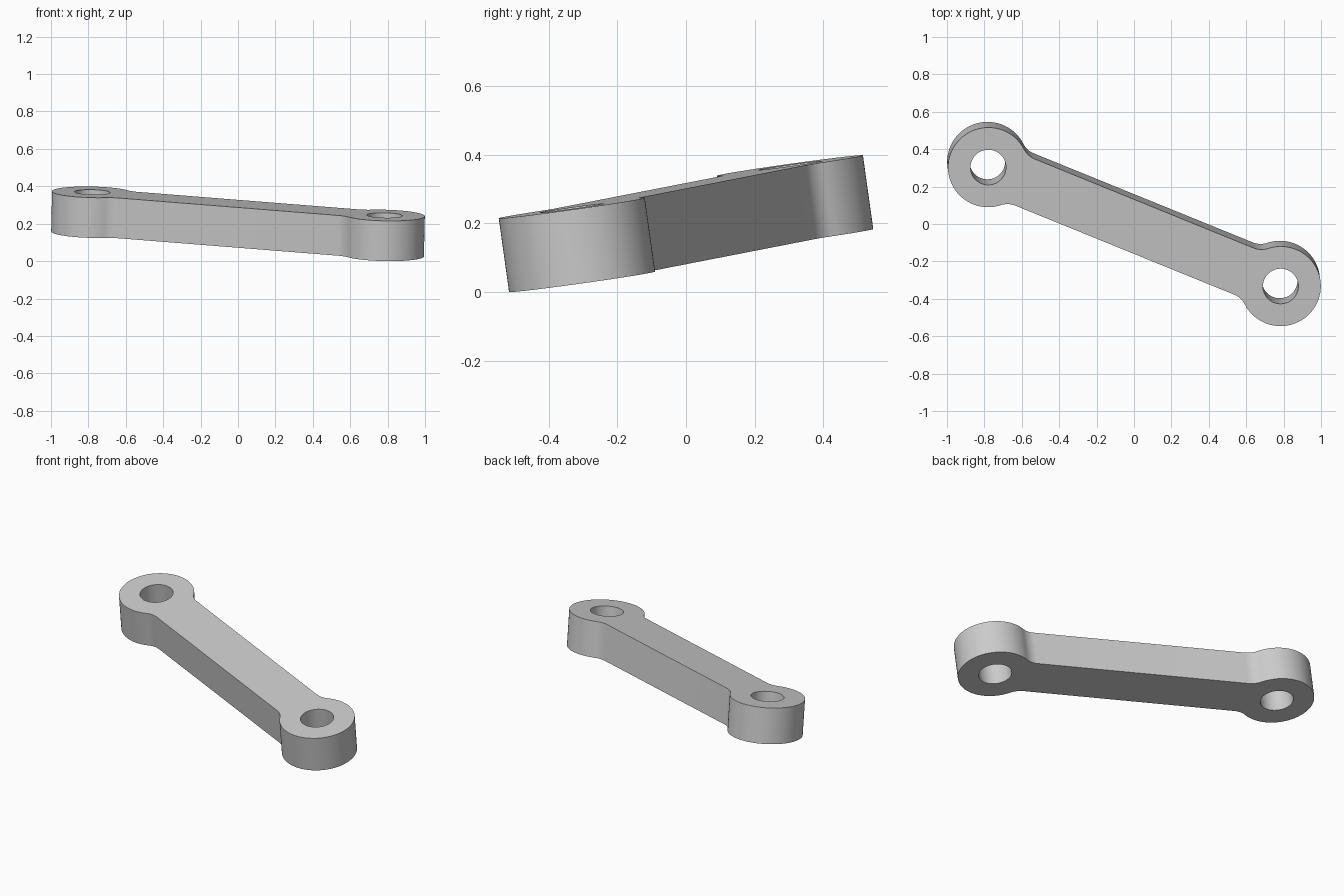
import bpy
import bmesh
from math import sqrt, atan2, pi, cos, sin
from mathutils import Vector, Matrix

cube = bpy.data.objects.get("Cube")
if cube:
    bpy.data.objects.remove(cube, do_unlink=True)

HALF_LENGTH = 0.846   # centre to each eye
EYE_R = 0.215
HOLE_R = 0.095
HALF_WIDTH = 0.136
FILLET_R = 0.11
THICK = 0.217


def arc(cx, cy, r, a0, a1, n):
    return [Vector((cx + r * cos(a0 + (a1 - a0) * i / n),
                    cy + r * sin(a0 + (a1 - a0) * i / n))) for i in range(n + 1)]


def prism(name, outline, height):
    """Extrude a closed outline, centred on z = 0."""
    bm = bmesh.new()
    face = bm.faces.new([bm.verts.new((p.x, p.y, -height / 2)) for p in outline])
    new = bmesh.ops.extrude_face_region(bm, geom=[face])["geom"]
    bmesh.ops.translate(bm, vec=(0, 0, height),
                        verts=[v for v in new if isinstance(v, bmesh.types.BMVert)])
    bmesh.ops.recalc_face_normals(bm, faces=bm.faces)
    mesh = bpy.data.meshes.new(name)
    bm.to_mesh(mesh)
    bm.free()
    obj = bpy.data.objects.new(name, mesh)
    bpy.context.collection.objects.link(obj)
    return obj


# Half outline at the +x eye: fillet, eye, fillet
fv = HALF_WIDTH + FILLET_R
fu = sqrt((EYE_R + FILLET_R) ** 2 - fv ** 2)
fx = HALF_LENGTH - fu
meet = atan2(fv, -fu)
lower_fillet = arc(fx, -fv, FILLET_R, pi / 2, pi - meet, 10)
eye = arc(HALF_LENGTH, 0, EYE_R, -meet, meet, 64)
upper_fillet = [Vector((p.x, -p.y)) for p in reversed(lower_fillet)]
half = lower_fillet + eye[1:-1] + upper_fillet
link = prism("link_arm", half + [-p for p in half], THICK)

# Pin holes through both eyes
for side in (-1, 1):
    cutter = prism("hole_cutter", arc(side * HALF_LENGTH, 0, HOLE_R, 0, 2 * pi, 48)[:-1], THICK * 2)
    cutter.hide_render = True
    mod = link.modifiers.new("pin_hole", 'BOOLEAN')
    mod.operation = 'DIFFERENCE'
    mod.solver = 'EXACT'
    mod.object = cutter
    bpy.context.view_layer.objects.active = link
    bpy.ops.object.modifier_apply(modifier=mod.name)
    bpy.data.objects.remove(cutter, do_unlink=True)

# Tilt the link into its resting pose
along = Vector((0.782, -0.318, -0.062)).normalized()
across = Vector((0.022, -0.14, 1)).cross(along).normalized()
up = along.cross(across)
pose = Matrix((along, across, up)).transposed().to_4x4()
link.data.transform(Matrix.Translation((0, 0, 0.2)) @ pose)
lowest = min(v.co.z for v in link.data.vertices)
link.data.transform(Matrix.Translation((0, 0, -lowest)))

# Plain grey finish
grey = bpy.data.materials.new("plain_grey")
grey.use_nodes = True
grey.diffuse_color = (0.6, 0.6, 0.6, 1)
grey.node_tree.nodes["Principled BSDF"].inputs["Base Color"].default_value = (0.6, 0.6, 0.6, 1)
link.data.materials.clear()
link.data.materials.append(grey)

for obj in bpy.context.selected_objects:
    obj.select_set(False)
link.select_set(True)
bpy.context.view_layer.objects.active = link
bpy.ops.object.shade_smooth_by_angle(angle=pi / 6)
